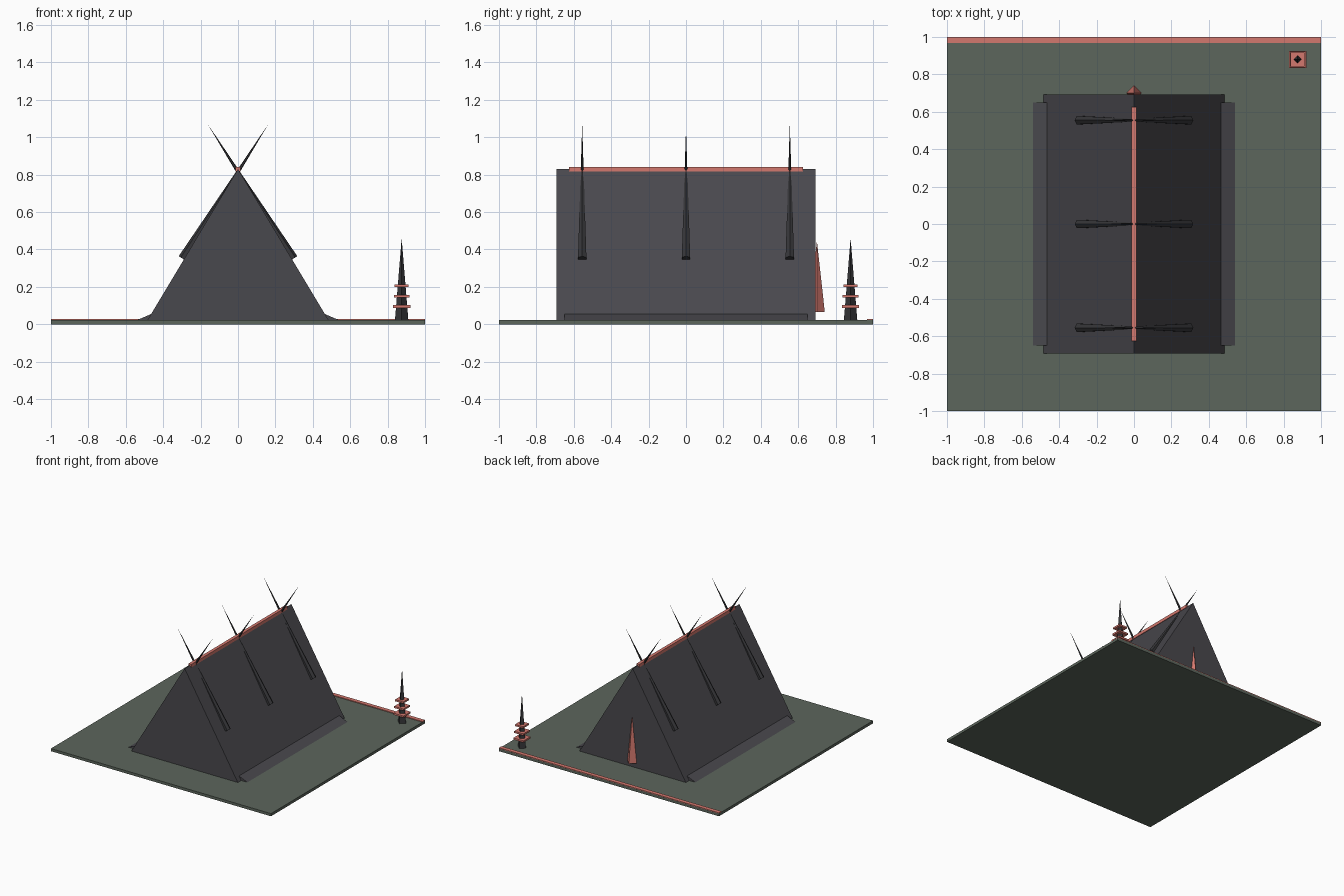
import bpy, bmesh, math
from mathutils import Vector

cube = bpy.data.objects.get("Cube")
if cube:
    bpy.data.objects.remove(cube, do_unlink=True)


def material(name, rgb):
    linear = [((c / 255 + 0.055) / 1.055) ** 2.4 for c in rgb] + [1]
    m = bpy.data.materials.new(name)
    m.use_nodes = True
    m.diffuse_color = linear
    bsdf = m.node_tree.nodes["Principled BSDF"]
    bsdf.inputs["Base Color"].default_value = linear
    bsdf.inputs["Roughness"].default_value = 0.9
    return m


moss = material("moss green", (92, 102, 92))
slate = material("slate grey", (73, 72, 77))
charcoal = material("charcoal", (54, 54, 57))
coral = material("coral red", (212, 120, 110))


def finish(name, bm, mat):
    bmesh.ops.recalc_face_normals(bm, faces=bm.faces)
    mesh = bpy.data.meshes.new(name)
    bm.to_mesh(mesh)
    bm.free()
    mesh.materials.append(mat)
    ob = bpy.data.objects.new(name, mesh)
    bpy.context.collection.objects.link(ob)
    return ob


def box(name, centre, size, mat):
    bm = bmesh.new()
    bmesh.ops.create_cube(bm, size=1)
    bmesh.ops.scale(bm, vec=size, verts=bm.verts)
    bmesh.ops.translate(bm, vec=centre, verts=bm.verts)
    return finish(name, bm, mat)


def prism(name, profile, half_depth, mat):
    """Extrude an (x, z) profile along y."""
    bm = bmesh.new()
    face = bm.faces.new([bm.verts.new((x, -half_depth, z)) for x, z in profile])
    out = bmesh.ops.extrude_face_region(bm, geom=[face])
    moved = [v for v in out["geom"] if isinstance(v, bmesh.types.BMVert)]
    bmesh.ops.translate(bm, vec=(0, 2 * half_depth, 0), verts=moved)
    return finish(name, bm, mat)


def spike(name, base, tip, radius, sides, mat):
    """Pointed cone from base to tip."""
    base, tip = Vector(base), Vector(tip)
    axis = tip - base
    bm = bmesh.new()
    bmesh.ops.create_cone(bm, cap_ends=True, segments=sides, radius1=radius,
                          radius2=0.0, depth=axis.length)
    bmesh.ops.remove_doubles(bm, verts=bm.verts, dist=1e-5)
    ob = finish(name, bm, mat)
    ob.location = (base + tip) / 2
    ob.rotation_euler = axis.to_track_quat("Z", "Y").to_euler()
    return ob


# Ground slab and border strip along the back
box("ground_slab", (0, 0, 0.011), (2, 2, 0.022), moss)
box("back_border", (0, 0.983, 0.022), (2, 0.033, 0.012), coral)

# Tent-shaped hall with ridge beam
prism("hall_roof", [(-0.485, 0.02), (0.485, 0.02), (0, 0.83)], 0.693, slate)
box("ridge_beam", (0, 0, 0.828), (0.026, 1.25, 0.025), coral)

for side, label in ((1, "left"), (-1, "right")):
    # Sloping skirt at the eaves
    prism("skirt_" + label,
          [(side * 0.44, 0.02), (side * 0.545, 0.02), (side * 0.463, 0.055)],
          0.65, slate)
    # Crossed poles leaning on the roof
    for i, y in enumerate((-0.555, 0, 0.555)):
        tip = (0.145, 1.045) if y == 0 else (0.162, 1.07)
        spike(f"pole_{label}_{i + 1}", (side * 0.295, y, 0.35),
              (-side * tip[0], y, tip[1]), 0.026, 6, charcoal)

# Pointed door at the back
spike("back_door", (0, 0.7, 0.065), (0, 0.7, 0.445), 0.042, 4, coral)

# Marker post with stacked square collars
spike("marker_post", (0.875, 0.88, 0.02), (0.875, 0.88, 0.46), 0.036, 4, charcoal)
for i, width in enumerate((0.092, 0.084, 0.074)):
    box(f"collar_{i + 1}", (0.875, 0.88, 0.095 + i * 0.055),
        (width, width, 0.014), coral)
